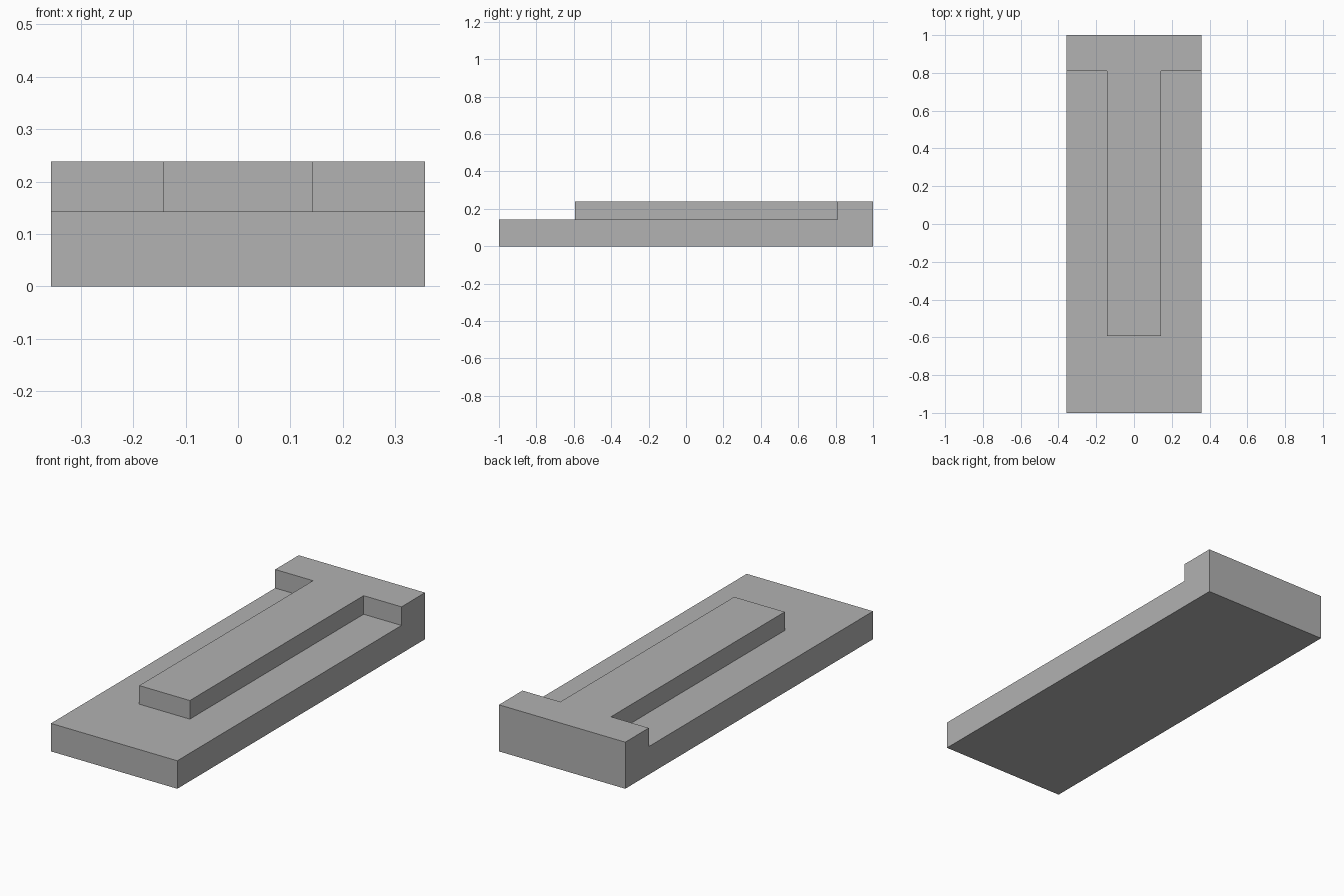
import bpy
import bmesh

cube = bpy.data.objects.get("Cube")
if cube:
    bpy.data.objects.remove(cube, do_unlink=True)

# Material
grey = bpy.data.materials.new("plain_grey")
grey.use_nodes = True
colour = (0.445, 0.445, 0.445, 1.0)
grey.diffuse_color = colour
grey.node_tree.nodes["Principled BSDF"].inputs["Base Color"].default_value = colour

# Main dimensions
HALF_WIDTH, HALF_LENGTH = 0.357, 1.0
STEM_HALF, STEM_FRONT, BAR_FRONT = 0.143, -0.593, 0.81
BASE_TOP, TEE_TOP = 0.143, 0.238

bm = bmesh.new()


def raise_faces(faces, height):
    """Extrude a region of faces upwards."""
    result = bmesh.ops.extrude_face_region(bm, geom=faces)
    verts = [g for g in result["geom"] if isinstance(g, bmesh.types.BMVert)]
    bmesh.ops.translate(bm, verts=verts, vec=(0, 0, height))
    return [g for g in result["geom"] if isinstance(g, bmesh.types.BMFace)]


# Floor plan, divided along the edges of the raised tee
xs = (-HALF_WIDTH, -STEM_HALF, STEM_HALF, HALF_WIDTH)
ys = (-HALF_LENGTH, STEM_FRONT, BAR_FRONT, HALF_LENGTH)
grid = [[bm.verts.new((x, y, 0)) for x in xs] for y in ys]
plan = [bm.faces.new((grid[j][i], grid[j][i + 1], grid[j + 1][i + 1], grid[j + 1][i]))
        for j in range(3) for i in range(3)]

# Base slab
top = raise_faces(plan, BASE_TOP)

# Raised tee: rear crossbar and central stem
tee = []
for face in top:
    centre = face.calc_center_median()
    on_stem = abs(centre.x) < STEM_HALF and centre.y > STEM_FRONT
    if centre.y > BAR_FRONT or on_stem:
        tee.append(face)
raise_faces(tee, TEE_TOP - BASE_TOP)

# Merge flat regions into clean faces
bmesh.ops.recalc_face_normals(bm, faces=bm.faces[:])
bmesh.ops.dissolve_limit(bm, angle_limit=0.01, verts=bm.verts[:], edges=bm.edges[:])

mesh = bpy.data.meshes.new("slab_with_raised_tee")
bm.to_mesh(mesh)
bm.free()
mesh.materials.append(grey)
slab = bpy.data.objects.new("slab_with_raised_tee", mesh)
bpy.context.collection.objects.link(slab)
